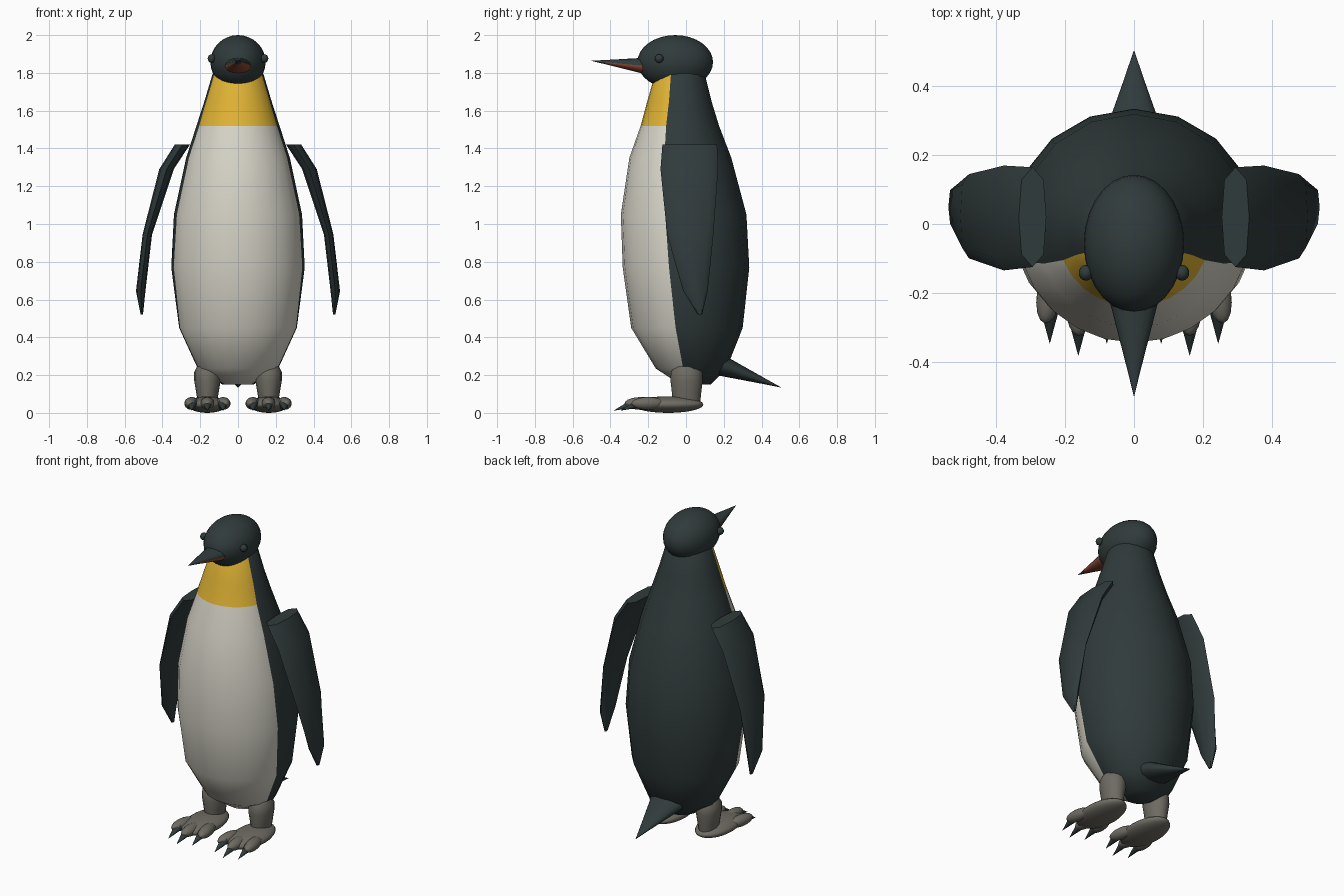
import bpy, bmesh, math
from mathutils import Vector

if "Cube" in bpy.data.objects:
    bpy.data.objects.remove(bpy.data.objects["Cube"])


def material(name, rgb):
    m = bpy.data.materials.new(name)
    m.diffuse_color = (*rgb, 1)
    m.use_nodes = True
    m.node_tree.nodes["Principled BSDF"].inputs["Base Color"].default_value = m.diffuse_color
    return m


DARK = material("dark_feather", (0.030, 0.043, 0.044))
WHITE = material("cream_white", (0.68, 0.66, 0.575))
YELLOW = material("golden_yellow", (0.74, 0.45, 0.035))
GREY = material("foot_grey", (0.155, 0.147, 0.122))
RED = material("beak_red", (0.26, 0.065, 0.035))


def finish(obj, angle=50):
    bpy.ops.object.select_all(action='DESELECT')
    obj.select_set(True)
    bpy.context.view_layer.objects.active = obj
    bpy.ops.object.shade_smooth_by_angle(angle=math.radians(angle))
    return obj


def loft(name, rings, mats, rule=None, angle=50):
    """Skin a list of equal-length point rings and close both ends."""
    bm = bmesh.new()
    loops = [[bm.verts.new(p) for p in ring] for ring in rings]
    n = len(loops[0])
    for a, b in zip(loops, loops[1:]):
        for i in range(n):
            j = (i + 1) % n
            f = bm.faces.new((a[i], a[j], b[j], b[i]))
            if rule:
                f.material_index = rule(f.calc_center_median(), i)
    for end in (loops[0], loops[-1]):
        f = bm.faces.new(end)
    bmesh.ops.recalc_face_normals(bm, faces=bm.faces)
    me = bpy.data.meshes.new(name)
    bm.to_mesh(me)
    bm.free()
    for m in mats:
        me.materials.append(m)
    obj = bpy.data.objects.new(name, me)
    bpy.context.collection.objects.link(obj)
    return finish(obj, angle)


def ellipsoid(name, loc, radii, mat, seg=24, rows=14, turn=0):
    bpy.ops.mesh.primitive_uv_sphere_add(segments=seg, ring_count=rows, radius=1,
                                         location=loc, rotation=(0, 0, turn))
    obj = bpy.context.object
    obj.name = name
    obj.scale = radii
    obj.data.materials.append(mat)
    return finish(obj)


def spike(name, base, tip, rx, rz, mats, rule=None, n=16, steps=4):
    """Pointed cone with an elliptical section, running along y."""
    base, tip = Vector(base), Vector(tip)
    rings = []
    for k in range(steps + 1):
        t = k / steps
        c, s = base.lerp(tip, t), max(1 - t, 0.01)
        rings.append([c + Vector((rx * s * math.cos(a), 0, rz * s * math.sin(a)))
                      for a in (2 * math.pi * i / n for i in range(n))])
    return loft(name, rings, mats, rule)


# Body: z, half width, front y, back y, y of the edge between belly and back
HALF = 10
profile = [
    (0.150, 0.085, -0.03, 0.13, 0.00),
    (0.235, 0.215, -0.16, 0.215, -0.015),
    (0.45, 0.315, -0.29, 0.30, -0.055),
    (0.77, 0.355, -0.335, 0.335, -0.09),
    (1.05, 0.340, -0.345, 0.32, -0.11),
    (1.35, 0.275, -0.30, 0.24, -0.115),
    (1.52, 0.220, -0.24, 0.175, -0.105),
    (1.65, 0.178, -0.205, 0.135, -0.09),
    (1.79, 0.136, -0.165, 0.10, -0.08),
    (1.85, 0.090, -0.13, 0.06, -0.06),
]
body_rings = []
for z, w, yf, yb, edge in profile:
    yc, d = (yf + yb) / 2, (yb - yf) / 2
    t0 = math.asin((edge - yc) / d)
    front = [math.pi - t0 + (math.pi + 2 * t0) * i / HALF for i in range(HALF)]
    back = [t0 + (math.pi - 2 * t0) * i / HALF for i in range(HALF)]
    body_rings.append([(w * math.cos(a), yc + d * math.sin(a), z) for a in front + back])
loft("body", body_rings, [DARK, WHITE, YELLOW],
     lambda c, i: 0 if i >= HALF else (2 if c.z > 1.52 else 1))

# Head and eyes
ellipsoid("head", (0, -0.057, 1.857), (0.146, 0.2, 0.143), DARK, 28, 16)
for s, side in ((1, "left"), (-1, "right")):
    ellipsoid("eye_" + side, (s * 0.14, -0.142, 1.876), (0.021, 0.023, 0.023), DARK, 14, 8)

# Beak with a red underside that ends before the tip
spike("beak", (0, -0.20, 1.835), (0, -0.50, 1.864), 0.077, 0.046, [DARK, RED],
      lambda c, i: 1 if i >= 8 and c.y > -0.42 else 0)

# Tail
spike("tail", (0, 0.15, 0.268), (0, 0.503, 0.135), 0.125, 0.066, [DARK])

# Flippers: z, inner x, outer x, front y, back y
flipper = [
    (1.42, 0.255, 0.335, -0.125, 0.165),
    (1.29, 0.340, 0.417, -0.135, 0.170),
    (0.945, 0.455, 0.505, -0.100, 0.145),
    (0.645, 0.490, 0.540, -0.015, 0.115),
    (0.52, 0.503, 0.515, 0.062, 0.085),
]
for s, side in ((1, "left"), (-1, "right")):
    rings = []
    for z, xi, xo, yf, yb in flipper:
        cx, cy, rx, ry = (xi + xo) / 2, (yf + yb) / 2, (xo - xi) / 2, (yb - yf) / 2
        # Flattened eight-sided section
        rings.append([(s * (cx + rx * u), cy + ry * v, z) for u, v in
                      ((0, -1), (0.8, -0.75), (1, 0), (0.8, 0.75),
                       (0, 1), (-0.8, 0.75), (-1, 0), (-0.8, -0.75))])
    loft("flipper_" + side, rings, [DARK], angle=40)

# Legs, feet, toes and claws
for s, side in ((1, "left"), (-1, "right")):
    leg = [(0.05, 0.050, 0.072), (0.11, 0.060, 0.078), (0.17, 0.070, 0.085),
           (0.215, 0.070, 0.083), (0.245, 0.055, 0.065)]
    loft("leg_" + side,
         [[(s * 0.162 + rx * math.cos(a), 0.003 + ry * math.sin(a), z)
           for a in (2 * math.pi * i / 16 for i in range(16))] for z, rx, ry in leg], [GREY])
    ellipsoid("foot_" + side, (s * 0.163, -0.095, 0.044), (0.105, 0.187, 0.044), GREY)
    for k, (dx, dy) in enumerate(((-0.083, 0.035), (0, 0), (0.083, 0.035))):
        x = s * 0.162 + dx
        ellipsoid(f"toe_{side}_{k}", (x, -0.235 + dy, 0.05), (0.037, 0.09, 0.034),
                  GREY, 16, 10, dx * 2)
        spike(f"claw_{side}_{k}", (x, -0.285 + dy, 0.05), (x, -0.383 + dy, 0.012),
              0.027, 0.024, [DARK], n=10, steps=2)
